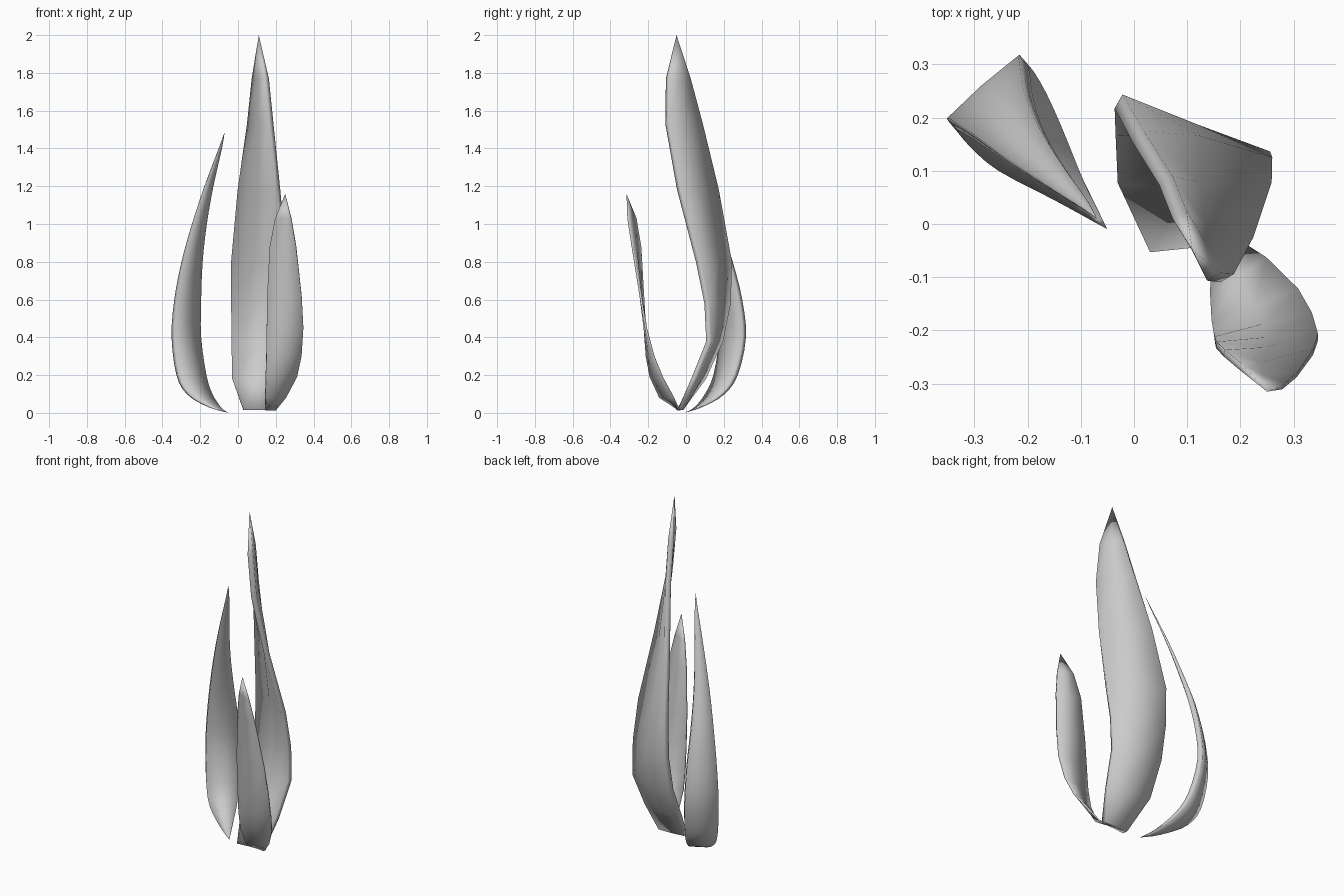
import bpy, bmesh
from mathutils import Vector


def resample(rows, n):
    # Catmull-Rom refinement of the edge stations
    out = []
    for i in range(len(rows) - 1):
        p = [rows[min(max(i + k, 0), len(rows) - 1)] for k in (-1, 0, 1, 2)]
        for s in range(n):
            t = s / n
            out.append([0.5 * (2 * b + (c - a) * t + (2 * a - 5 * b + 4 * c - d) * t * t
                               + (3 * b - a - 3 * c + d) * t ** 3) for a, b, c, d in zip(*p)])
    return out + [rows[-1]]


def leaf(name, rows, thick, inset=0.0, cup=0.02, cols=2, refine=1):
    # Each row: z, left edge x y, right edge x y.
    # A closed ring per row: inner face left to right, outer face right to left.
    rows = resample(rows, refine) if refine > 1 else rows
    bm = bmesh.new()
    rings = []
    for z, lx, ly, rx, ry in rows:
        a, b = Vector((lx, ly, z)), Vector((rx, ry, z))
        w = b - a
        wide = w.length
        n = Vector((-w.y, w.x, 0)).normalized() if wide > 1e-4 else Vector()
        t_here = min(thick, wide * 0.25)
        inner, outer = [], []
        for j in range(cols + 1):
            t = j / cols
            p = a + w * t + n * cup * wide * (1 - (2 * t - 1) ** 2)
            inner.append(bm.verts.new(p - n * t_here * inset))
            outer.append(bm.verts.new(p + n * t_here * (1 - inset)))
        rings.append(inner + outer[::-1])
    k = len(rings[0])
    for r0, r1 in zip(rings, rings[1:]):
        for j in range(k):
            bm.faces.new((r0[j], r0[(j + 1) % k], r1[(j + 1) % k], r1[j]))
    if (rings[0][0].co - rings[0][cols].co).length > 1e-3:
        bm.faces.new(rings[0])
    bmesh.ops.remove_doubles(bm, verts=bm.verts, dist=1e-4)
    bmesh.ops.recalc_face_normals(bm, faces=bm.faces)
    me = bpy.data.meshes.new(name)
    bm.to_mesh(me)
    bm.free()
    for p in me.polygons:
        p.use_smooth = True
    ob = bpy.data.objects.new(name, me)
    bpy.context.collection.objects.link(ob)
    return ob


# Curved, pointed leaf at back left
leaf("left_leaf", [
    (0.0, -0.05, -0.01, -0.05, -0.01),
    (0.03, -0.15, 0.045, -0.09, 0.07),
    (0.1, -0.255, 0.10, -0.135, 0.18),
    (0.2, -0.308, 0.145, -0.167, 0.25),
    (0.4, -0.332, 0.175, -0.195, 0.295),
    (0.6, -0.318, 0.17, -0.195, 0.275),
    (0.8, -0.28, 0.145, -0.187, 0.225),
    (1.0, -0.23, 0.11, -0.165, 0.165),
    (1.2, -0.17, 0.073, -0.13, 0.105),
    (1.4, -0.10, 0.03, -0.085, 0.04),
    (1.49, -0.07, 0.01, -0.07, 0.01)], 0.03, refine=3)

# Tall twisted centre leaf
leaf("centre_leaf", [
    (0.015, 0.03, -0.05, 0.19, -0.04),
    (0.18, -0.03, 0.08, 0.225, 0.03),
    (0.38, -0.034, 0.17, 0.25, 0.11),
    (0.58, -0.035, 0.212, 0.25, 0.10),
    (0.8, -0.035, 0.22, 0.245, 0.055),
    (1.18, 0.0, 0.155, 0.205, -0.045),
    (1.53, 0.05, 0.075, 0.165, -0.108),
    (1.77, 0.075, 0.012, 0.14, -0.105),
    (2.0, 0.11, -0.05, 0.11, -0.05)], 0.03, inset=0.1)

# Short leaf at front right, leaning outwards (edges swapped so it faces forward)
short = [
    (0.012, 0.145, -0.03, 0.20, -0.035),
    (0.08, 0.145, -0.135, 0.25, -0.065),
    (0.19, 0.147, -0.185, 0.31, -0.125),
    (0.3, 0.15, -0.205, 0.335, -0.17),
    (0.45, 0.152, -0.215, 0.346, -0.21),
    (0.62, 0.155, -0.225, 0.337, -0.238),
    (0.88, 0.17, -0.24, 0.308, -0.28),
    (1.03, 0.2, -0.265, 0.282, -0.303),
    (1.16, 0.25, -0.315, 0.25, -0.315)]
leaf("right_leaf", [(z, c, d, a, b) for z, a, b, c, d in short], 0.012, inset=0.3)
